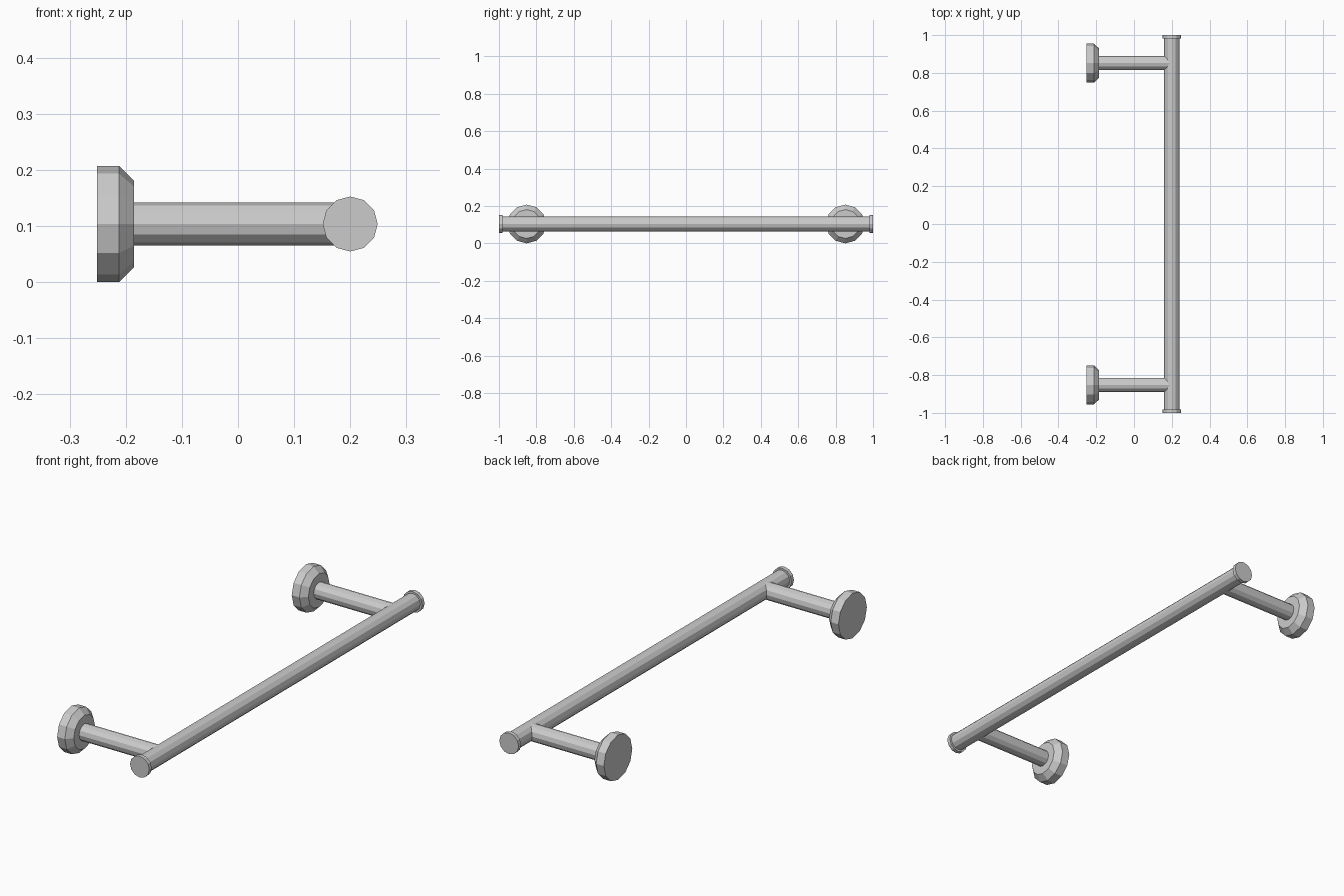
import bpy, bmesh, math
from mathutils import Vector

if "Cube" in bpy.data.objects:
    bpy.data.objects.remove(bpy.data.objects["Cube"])

SIDES = 12
Z = 0.1035       # height of every axis
BAR_X = 0.2      # bar axis
POST_Y = 0.852   # distance of each post from the centre


def lathe(name, profile, axis, origin):
    """Closed low-poly turned solid; profile = (distance along axis, radius)."""
    bm = bmesh.new()
    rings = []
    for d, r in profile:
        ring = []
        for i in range(SIDES):
            a = 2 * math.pi * i / SIDES
            u, v = r * math.cos(a), r * math.sin(a)
            co = (d, u, v) if axis == 'X' else (u, d, v)
            ring.append(bm.verts.new(Vector(origin) + Vector(co)))
        rings.append(ring)
    for a, b in zip(rings, rings[1:]):
        for i in range(SIDES):
            j = (i + 1) % SIDES
            bm.faces.new((a[i], a[j], b[j], b[i]))
    bm.faces.new(rings[0])
    bm.faces.new(rings[-1])
    bmesh.ops.recalc_face_normals(bm, faces=bm.faces)
    mesh = bpy.data.meshes.new(name)
    bm.to_mesh(mesh)
    bm.free()
    ob = bpy.data.objects.new(name, mesh)
    bpy.context.collection.objects.link(ob)
    return ob


# Long rail with a slightly wider cap at each end
lathe("rail", [(-1.0, 0.049), (-0.982, 0.049), (-0.982, 0.04),
               (0.982, 0.04), (0.982, 0.049), (1.0, 0.049)],
      'Y', (BAR_X, 0, Z))

# Wall flange and post at each end
for side, s in (("front", -1), ("back", 1)):
    lathe(side + "_wall_flange",
          [(-0.251, Z), (-0.212, Z), (-0.185, 0.077)], 'X', (0, s * POST_Y, Z))
    lathe(side + "_post",
          [(-0.19, 0.038), (BAR_X, 0.038)], 'X', (0, s * POST_Y, Z))
